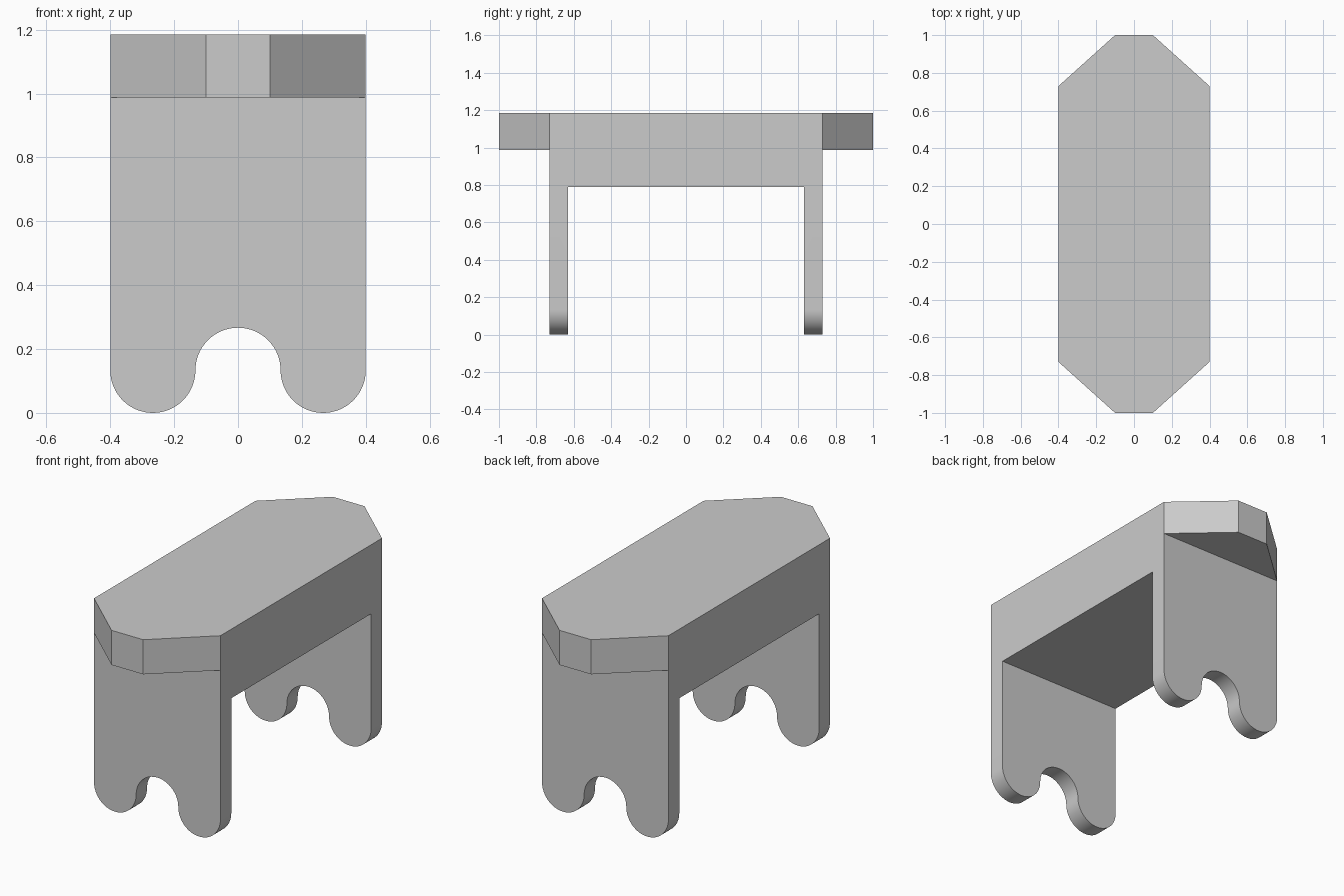
import bpy, bmesh
from math import pi, sin, cos, radians

if "Cube" in bpy.data.objects:
    bpy.data.objects.remove(bpy.data.objects["Cube"], do_unlink=True)

grey = bpy.data.materials.new("plain_grey")
grey.use_nodes = True
colour = (0.6, 0.6, 0.6, 1)
grey.diffuse_color = colour
grey.node_tree.nodes["Principled BSDF"].inputs["Base Color"].default_value = colour

HALF_W, LEG_OUT, LEG_IN = 0.4, 0.73, 0.632
SEAT_BOTTOM, SEAT_TOP, RAIL_BOTTOM = 0.987, 1.185, 0.79


def prism(name, points, offset):
    """Extrude a closed 3D outline along an offset."""
    bm = bmesh.new()
    face = bm.faces.new([bm.verts.new(p) for p in points])
    extruded = bmesh.ops.extrude_face_region(bm, geom=[face])["geom"]
    verts = [g for g in extruded if isinstance(g, bmesh.types.BMVert)]
    bmesh.ops.translate(bm, verts=verts, vec=offset)
    bmesh.ops.recalc_face_normals(bm, faces=bm.faces)
    mesh = bpy.data.meshes.new(name)
    bm.to_mesh(mesh)
    bm.free()
    mesh.materials.append(grey)
    obj = bpy.data.objects.new(name, mesh)
    bpy.context.collection.objects.link(obj)
    return obj


def combine(target, helper, operation):
    """Apply a boolean and discard the helper."""
    helper.hide_render = True
    mod = target.modifiers.new(operation.lower(), "BOOLEAN")
    mod.object, mod.operation, mod.solver = helper, operation, "EXACT"
    bpy.context.view_layer.objects.active = target
    bpy.ops.object.modifier_apply(modifier=mod.name)
    bpy.data.objects.remove(helper, do_unlink=True)


def arc(cx, start, end, steps=32):
    r = HALF_W / 3
    angles = [start + (end - start) * i / steps for i in range(steps + 1)]
    return [(cx + r * cos(a), r + r * sin(a)) for a in angles]


# Legs and rail: two round feet with an arch between them
foot_x = HALF_W * 2 / 3
outline = arc(-foot_x, pi, 2 * pi) + arc(0, pi, 0)[1:-1] + arc(foot_x, pi, 2 * pi)
inside_seat = (SEAT_BOTTOM + SEAT_TOP) / 2
outline += [(HALF_W, inside_seat), (-HALF_W, inside_seat)]
legs = prism("legs_and_rail", [(x, -LEG_OUT, z) for x, z in outline], (0, 2 * LEG_OUT, 0))

# Open space between the legs
gap = [(-1, -LEG_IN, -1), (-1, LEG_IN, -1), (-1, LEG_IN, RAIL_BOTTOM), (-1, -LEG_IN, RAIL_BOTTOM)]
combine(legs, prism("leg_gap", gap, (2, 0, 0)), "DIFFERENCE")

# Seat slab with tapered ends
quarter = [(HALF_W, LEG_OUT), (0.1, 1)]
half = quarter + [(-x, y) for x, y in reversed(quarter)]
plan = half + [(-x, -y) for x, y in half]
bench = prism("bench", [(x, y, SEAT_BOTTOM) for x, y in plan], (0, 0, SEAT_TOP - SEAT_BOTTOM))
combine(bench, legs, "UNION")

# Merge coplanar faces and shade the round feet smooth
bm = bmesh.new()
bm.from_mesh(bench.data)
bmesh.ops.remove_doubles(bm, verts=bm.verts, dist=0.0001)
bmesh.ops.dissolve_limit(bm, angle_limit=radians(0.5), verts=bm.verts, edges=bm.edges)
bm.to_mesh(bench.data)
bm.free()
bpy.ops.object.select_all(action="DESELECT")
bench.select_set(True)
bpy.context.view_layer.objects.active = bench
bpy.ops.object.shade_smooth_by_angle(angle=radians(30))
